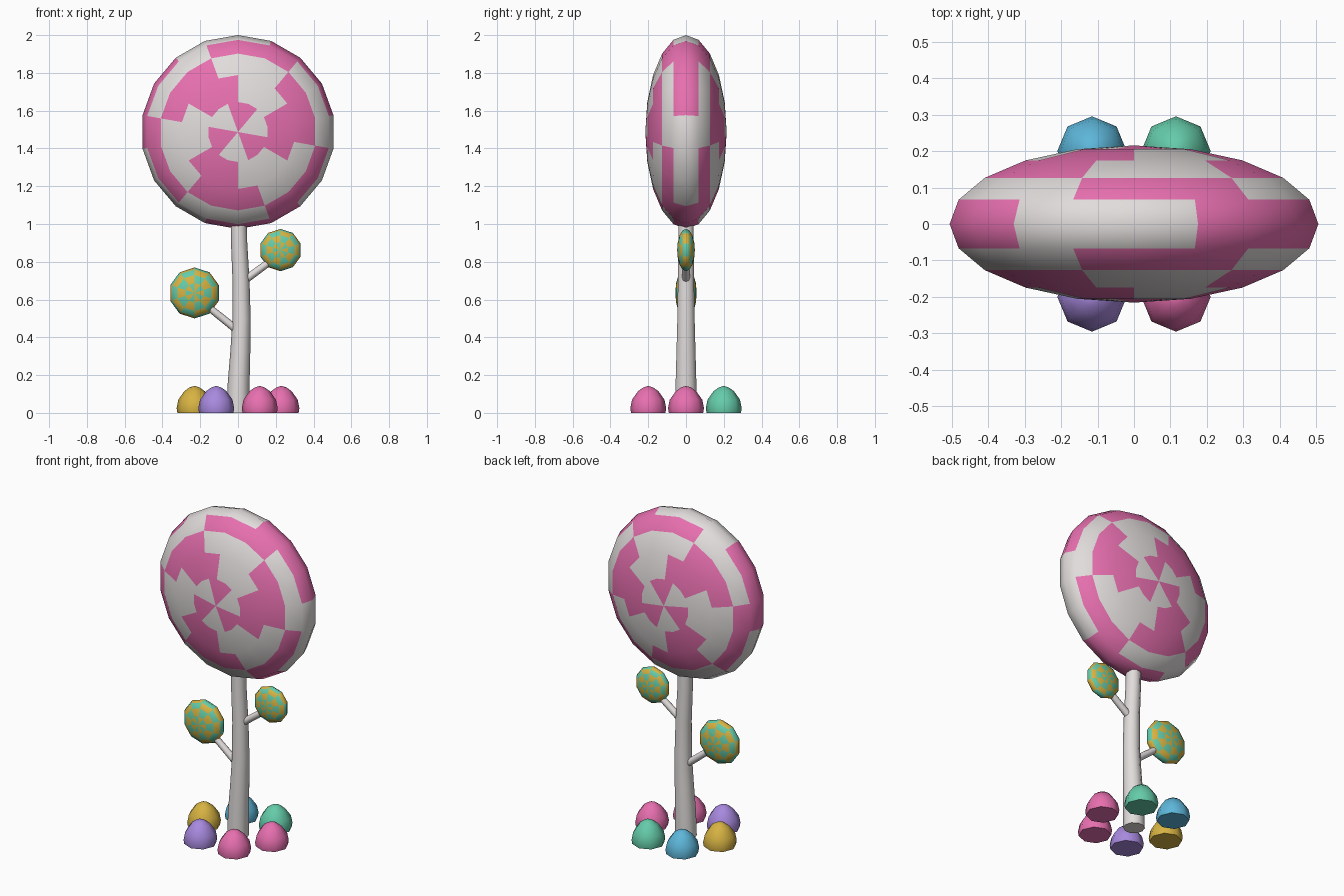
import bpy, bmesh
from math import pi, sin, cos, atan2, acos, degrees, radians
from mathutils import Matrix, Vector

old = bpy.data.objects.get("Cube")
if old:
    bpy.data.objects.remove(old, do_unlink=True)


def material(name, r, g, b):
    m = bpy.data.materials.new(name)
    m.use_nodes = True
    m.diffuse_color = (r, g, b, 1)
    node = next(n for n in m.node_tree.nodes if n.type == 'BSDF_PRINCIPLED')
    node.inputs["Base Color"].default_value = (r, g, b, 1)
    node.inputs["Roughness"].default_value = 0.7
    return m


white = material("sugar white", .75, .72, .71)
pink = material("candy pink", .80, .16, .43)
yellow = material("honey yellow", .68, .45, .055)
teal = material("mint green", .13, .60, .40)
purple = material("soft purple", .39, .25, .73)
blue = material("sky blue", .11, .47, .70)


def loft(name, rings, sides, mats, matrix=Matrix(), start=0.0, rule=None):
    """Skin circles given as (x offset, height, radius) and cap the ends."""
    bm = bmesh.new()
    loops = []
    for x, z, r in rings:
        loops.append([bm.verts.new((x + r * cos(start + 2 * pi * i / sides),
                                    r * sin(start + 2 * pi * i / sides), z))
                      for i in range(sides)])
    for a, b in zip(loops, loops[1:]):
        for i in range(sides):
            j = (i + 1) % sides
            bm.faces.new((a[i], a[j], b[j], b[i]))
    for loop, ring in ((loops[0], rings[0]), (loops[-1], rings[-1])):
        if ring[2] > 0:
            bm.faces.new(loop)
    bmesh.ops.remove_doubles(bm, verts=bm.verts, dist=1e-5)
    bmesh.ops.recalc_face_normals(bm, faces=bm.faces)
    if rule:
        for f in bm.faces:
            f.material_index = rule(f.calc_center_median())
    bm.transform(matrix)
    mesh = bpy.data.meshes.new(name)
    bm.to_mesh(mesh)
    bm.free()
    for m in mats:
        mesh.materials.append(m)
    obj = bpy.data.objects.new(name, mesh)
    bpy.context.collection.objects.link(obj)
    bpy.ops.object.select_all(action='DESELECT')
    obj.select_set(True)
    bpy.context.view_layer.objects.active = obj
    bpy.ops.object.shade_smooth_by_angle(angle=radians(60))
    return obj


def candy(name, x, z, radius, sides, bands, mats, starts, width):
    """Flattened ball facing front, with a swirl of colour sectors per band."""
    depth = radius * .42

    def swirl(c):
        v = Vector((c.x, c.y, c.z / .42))
        polar = acos(min(1, abs(v.z) / v.length))
        band = min(int(polar / (pi / bands)), len(starts) - 1)
        turn = degrees(atan2(c.y, c.x)) - starts[band]
        return int(turn % (2 * width) >= width)

    rings = [(0, -depth * cos(pi * i / bands), radius * sin(pi * i / bands))
             for i in range(bands + 1)]
    rings[0], rings[-1] = (0, -depth, 0), (0, depth, 0)
    place = Matrix.Translation((x, 0, z)) @ Matrix.Rotation(pi / 2, 4, 'X')
    loft(name, rings, sides, mats, place, pi / 2, swirl)


# Candy crowns
candy("large_candy", 0, 1.487, .513, 18, 10, (pink, white),
      (50, 90, 110, 50, 10), 60)
candy("left_small_candy", .225, .862, .112, 10, 8, (teal, yellow),
      (18, 54, 18, 54), 36)
candy("right_small_candy", -.23, .635, .135, 10, 8, (teal, yellow),
      (18, 54, 18, 54), 36)

# Trunk with a slight bend
loft("trunk", [(0, 0, .060), (.003, .15, .058), (.012, .32, .053),
               (.019, .5, .048), (.016, .7, .045), (.006, .9, .043),
               (.002, 1.1, .042)], 10, [white])


# Branches
def branch(name, a, b):
    a, b = Vector(a), Vector(b)
    aim = (b - a).to_track_quat('Z', 'Y').to_matrix().to_4x4()
    loft(name, [(0, 0, .021), (0, (b - a).length, .019)], 8, [white],
         Matrix.Translation(a) @ aim)


branch("left_branch", (.025, 0, .695), (.175, 0, .805))
branch("right_branch", (0, 0, .435), (-.15, 0, .555))

# Ring of gumdrops around the foot
drop = [(0, 0, .091), (0, .025, .095), (0, .07, .086), (0, .115, .054),
        (0, .135, .026), (0, .143, 0)]
colours = (pink, teal, blue, yellow, purple, pink)
for i, colour in enumerate(colours):
    a = i * pi / 3
    loft(f"gumdrop_{i + 1}", drop, 8, [colour],
         Matrix.Translation((.23 * cos(a), .2 * sin(a) / sin(pi / 3), 0)))
